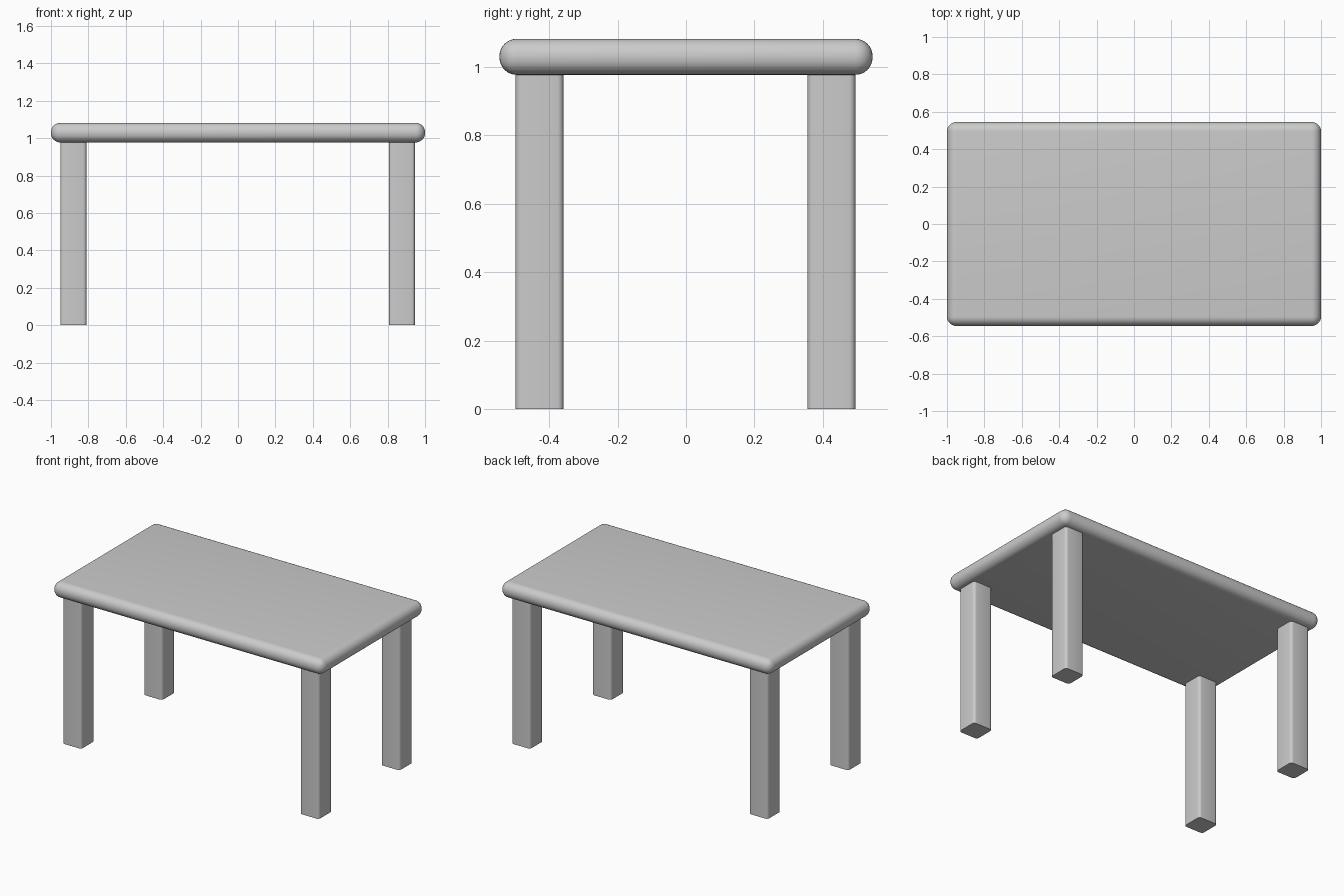
import bpy, bmesh
from mathutils import Vector

if "Cube" in bpy.data.objects:
    bpy.data.objects.remove(bpy.data.objects["Cube"])


def rounded_box(name, lo, hi, radius, segments, vertical_only=False):
    """Box between two corners with rounded edges."""
    lo, hi = Vector(lo), Vector(hi)
    centre, size = (lo + hi) / 2, hi - lo
    bm = bmesh.new()
    bmesh.ops.create_cube(bm, size=1)
    bmesh.ops.scale(bm, vec=size, verts=bm.verts)
    edges = [e for e in bm.edges if not vertical_only
             or abs(e.verts[0].co.z - e.verts[1].co.z) > 0.01]
    bmesh.ops.bevel(bm, geom=edges, offset=radius, segments=segments,
                    profile=0.5, affect='EDGES')
    mesh = bpy.data.meshes.new(name)
    bm.to_mesh(mesh)
    bm.free()
    obj = bpy.data.objects.new(name, mesh)
    obj.location = centre
    bpy.context.collection.objects.link(obj)
    bpy.ops.object.select_all(action='DESELECT')
    obj.select_set(True)
    bpy.context.view_layer.objects.active = obj
    bpy.ops.object.shade_smooth_by_angle(angle=0.6)
    return obj


# Table top with fully rounded rim
rounded_box("table_top", (-1, -0.545, 0.977), (1, 0.545, 1.082), 0.05, 8)

# Four square legs, softened along their vertical edges
for side, x in (("left", -0.88), ("right", 0.876)):
    for end, y in (("front", -0.428), ("back", 0.425)):
        rounded_box(f"{end}_{side}_leg", (x - 0.07, y - 0.07, 0),
                    (x + 0.07, y + 0.07, 0.979), 0.018, 4, vertical_only=True)
